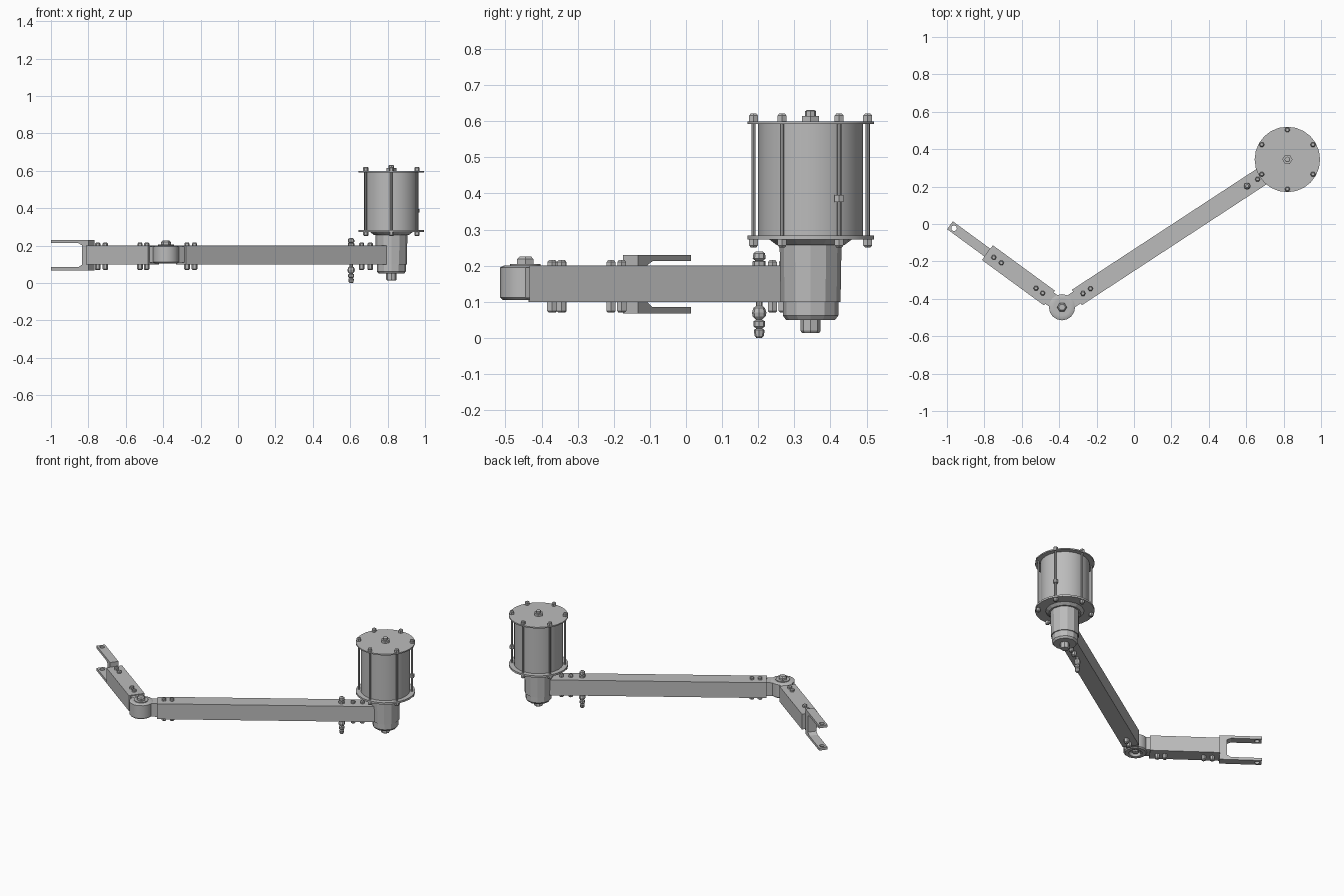
import bpy, bmesh
from math import radians, cos, sin, pi
from mathutils import Matrix, Vector

if "Cube" in bpy.data.objects:
    bpy.data.objects.remove(bpy.data.objects["Cube"], do_unlink=True)

GREY = (0.5, 0.5, 0.5, 1)
steel = bpy.data.materials.new("steel grey")
steel.diffuse_color = GREY
steel.use_nodes = True
steel.node_tree.nodes["Principled BSDF"].inputs["Base Color"].default_value = GREY

HINGE = Vector((-0.385, -0.445))
POT = Vector((0.82, 0.345))
LONG, SHORT = radians(33.2), radians(143.8)


def add(name, bm, matrix=Matrix()):
    bmesh.ops.recalc_face_normals(bm, faces=bm.faces)
    mesh = bpy.data.meshes.new(name)
    bm.to_mesh(mesh)
    bm.free()
    mesh.materials.append(steel)
    obj = bpy.data.objects.new(name, mesh)
    obj.matrix_world = matrix
    bpy.context.collection.objects.link(obj)
    return obj


def lathe(name, xy, profile, sides, smooth=False):
    """Solid of revolution from (radius, z) pairs, capped at both ends."""
    bm = bmesh.new()
    rings = [[bm.verts.new((r * cos(2 * pi * i / sides), r * sin(2 * pi * i / sides), z))
              for i in range(sides)] for r, z in profile]
    for a, b in zip(rings, rings[1:]):
        for i in range(sides):
            j = (i + 1) % sides
            bm.faces.new((a[i], a[j], b[j], b[i]))
    bm.faces.new(rings[0])
    bm.faces.new(rings[-1])
    obj = add(name, bm, Matrix.Translation((xy[0], xy[1], 0)))
    if smooth:
        bpy.ops.object.select_all(action='DESELECT')
        bpy.context.view_layer.objects.active = obj
        obj.select_set(True)
        bpy.ops.object.shade_smooth_by_angle(angle=radians(35))
    return obj


def extrude(name, profile, width, angle):
    """Side profile (distance from hinge, z) swept across the arm's width."""
    bm = bmesh.new()
    face = bm.faces.new([bm.verts.new((s, -width / 2, z)) for s, z in profile])
    out = bmesh.ops.extrude_face_region(bm, geom=[face])
    verts = [v for v in out["geom"] if isinstance(v, bmesh.types.BMVert)]
    bmesh.ops.translate(bm, verts=verts, vec=(0, width, 0))
    turn = Matrix.Translation((*HINGE, 0)) @ Matrix.Rotation(angle, 4, 'Z')
    return add(name, bm, turn)


def bar(name, s0, s1, z0, z1, width, angle):
    return extrude(name, [(s0, z0), (s1, z0), (s1, z1), (s0, z1)], width, angle)


def along(s, angle):
    return HINGE + Vector((cos(angle), sin(angle))) * s


# Square arms and the tongues that join them to the hinge
bar("long_arm", 0.095, 1.39, 0.1, 0.2, 0.098, LONG)
bar("short_arm", 0.083, 0.494, 0.1, 0.2, 0.098, SHORT)
for label, angle in (("long", LONG), ("short", SHORT)):
    bar(label + "_arm_tongue", 0.03, 0.13, 0.11, 0.195, 0.075, angle)

# Hinge knuckle, recessed underneath, with its pin nut
lathe("hinge_knuckle", HINGE, [(0.035, 0.125), (0.04, 0.105), (0.062, 0.105), (0.07, 0.112),
                               (0.07, 0.195), (0.06, 0.2), (0.045, 0.2)], 16, True)
lathe("hinge_washer", HINGE, [(0.042, 0.195), (0.042, 0.205)], 16, True)
lathe("hinge_nut", HINGE, [(0.026, 0.205), (0.026, 0.218), (0.018, 0.226)], 6)
lathe("hinge_pin", HINGE, [(0.018, 0.108), (0.018, 0.13)], 8)

# Forked end bracket with pin holes
fork = extrude("end_fork", [(0.494, 0.068), (0.742, 0.068), (0.742, 0.085), (0.562, 0.085),
                            (0.538, 0.098), (0.538, 0.202), (0.562, 0.213), (0.742, 0.213),
                            (0.742, 0.23), (0.494, 0.23)], 0.052, SHORT)
cutter = lathe("fork_hole_cutter", along(0.715, SHORT), [(0.015, 0), (0.015, 0.3)], 12)
cutter.hide_render = True
cutter.hide_viewport = True
cutter.display_type = 'WIRE'
cut = fork.modifiers.new("pin_holes", 'BOOLEAN')
cut.object = cutter
cut.operation = 'DIFFERENCE'
cut.solver = 'EXACT'

# Clamping bolts through both arms
for label, angle, spots in (("long", LONG, (0.134, 0.182, 1.25, 1.305)),
                            ("short", SHORT, (0.128, 0.172, 0.402, 0.452))):
    for i, s in enumerate(spots):
        xy = along(s, angle)
        lathe(f"{label}_arm_bolt_head_{i}", xy, [(0.014, 0.2), (0.014, 0.21), (0.009, 0.216)], 6)
        lathe(f"{label}_arm_bolt_nut_{i}", xy, [(0.01, 0.07), (0.015, 0.075), (0.015, 0.1)], 6)

# Threaded fitting through the long arm
port = along(1.183, LONG)
lathe("fitting_cap", port, [(0.018, 0.2), (0.018, 0.212), (0.011, 0.214), (0.018, 0.22),
                            (0.016, 0.234), (0.009, 0.24)], 8)
lathe("fitting_tail", port, [(0.008, 0), (0.013, 0.006), (0.015, 0.022), (0.008, 0.026),
                             (0.016, 0.032), (0.016, 0.046), (0.008, 0.05), (0.018, 0.06),
                             (0.02, 0.07), (0.016, 0.083), (0.009, 0.088), (0.009, 0.1)], 8)

# Canister: barrel, end plates and crown nut
lathe("canister_barrel", POT, [(0.145, 0.28), (0.145, 0.597)], 24, True)
lathe("canister_top_plate", POT, [(0.175, 0.592), (0.175, 0.6)], 24, True)
lathe("canister_bottom_plate", POT, [(0.175, 0.272), (0.175, 0.284)], 24, True)
lathe("canister_collar", POT, [(0.095, 0.258), (0.115, 0.273)], 16)
lathe("crown_nut", POT, [(0.027, 0.6), (0.027, 0.615)], 6)
lathe("crown_stud", POT, [(0.015, 0.615), (0.015, 0.628), (0.01, 0.631)], 8)

# Six tie rods with nuts
for i in range(6):
    a = radians(30 + 60 * i)
    xy = POT + Vector((cos(a), sin(a))) * 0.158
    lathe(f"tie_rod_{i}", xy, [(0.006, 0.27), (0.006, 0.6)], 8)
    lathe(f"tie_rod_top_nut_{i}", xy, [(0.014, 0.6), (0.014, 0.616), (0.009, 0.621)], 6)
    lathe(f"tie_rod_bottom_nut_{i}", xy, [(0.009, 0.251), (0.014, 0.256), (0.014, 0.272)], 6)
    if i == 0:
        lathe("tie_rod_clip", xy, [(0.014, 0.376), (0.014, 0.396)], 6)

# Stem, gland nut and tip below the canister
lathe("stem", POT, [(0.083, 0.1), (0.086, 0.275)], 12)
lathe("gland_nut", POT, [(0.068, 0.05), (0.077, 0.062), (0.077, 0.1)], 12)
lathe("drain_tip", POT, [(0.024, 0.014), (0.028, 0.02), (0.028, 0.05)], 8)
